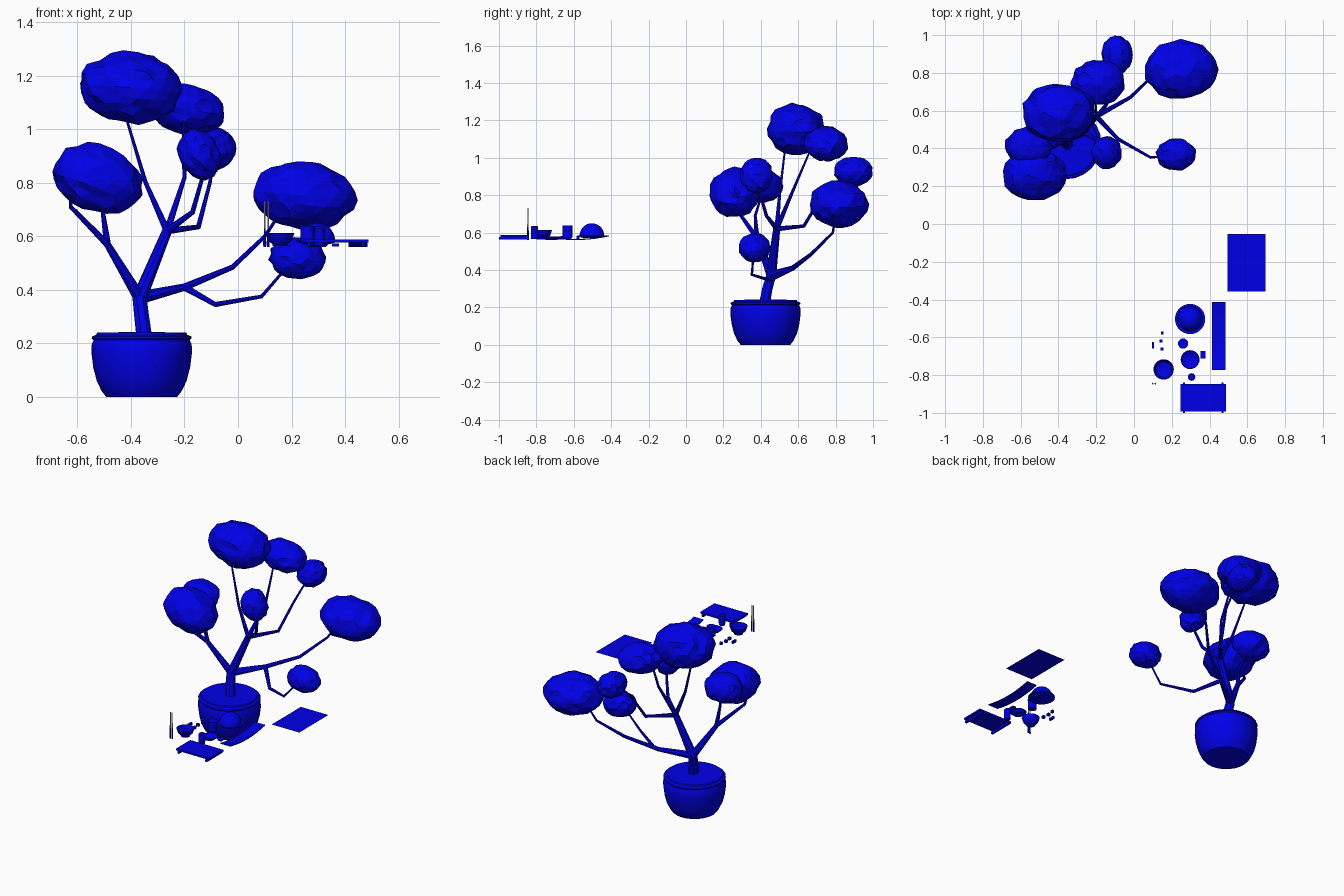
import bpy, bmesh, math, random
from mathutils import Vector

if "Cube" in bpy.data.objects:
    bpy.data.objects.remove(bpy.data.objects["Cube"])

random.seed(4)
blue = bpy.data.materials.new("blue")
blue.diffuse_color = (0.0, 0.0, 0.8, 1)
blue.use_nodes = True
blue.node_tree.nodes["Principled BSDF"].inputs["Base Color"].default_value = blue.diffuse_color


def finish(name, bm, smooth=True, mat=blue):
    bmesh.ops.recalc_face_normals(bm, faces=bm.faces)
    me = bpy.data.meshes.new(name)
    bm.to_mesh(me)
    bm.free()
    ob = bpy.data.objects.new(name, me)
    bpy.context.collection.objects.link(ob)
    if mat:
        me.materials.append(mat)
    if smooth:
        bpy.ops.object.select_all(action='DESELECT')
        ob.select_set(True)
        bpy.context.view_layer.objects.active = ob
        bpy.ops.object.shade_smooth_by_angle(angle=math.radians(40))
    return ob


def lathe(name, x, y, profile, sides=24):
    """Spin (radius, z) points; zero-radius ends close the form."""
    bm = bmesh.new()
    vs = [bm.verts.new((x + r, y, z)) for r, z in profile]
    es = [bm.edges.new(p) for p in zip(vs, vs[1:])]
    bmesh.ops.spin(bm, geom=vs + es, cent=(x, y, 0), axis=(0, 0, 1),
                   angle=math.tau, steps=sides, use_merge=True)
    bmesh.ops.remove_doubles(bm, verts=bm.verts, dist=1e-5)
    return finish(name, bm)


def box(name, x0, x1, y0, y1, z0, z1):
    bm = bmesh.new()
    bmesh.ops.create_cube(bm, size=1)
    for v in bm.verts:
        v.co = ((x0 + x1) / 2 + v.co.x * (x1 - x0),
                (y0 + y1) / 2 + v.co.y * (y1 - y0),
                (z0 + z1) / 2 + v.co.z * (z1 - z0))
    return finish(name, bm, False)


def branch(name, points, r0, r1, sides=8):
    """Tapered tube through the points."""
    bm = bmesh.new()
    pts = [Vector(p) for p in points]
    rings = []
    for i, p in enumerate(pts):
        d = (pts[min(i + 1, len(pts) - 1)] - pts[max(i - 1, 0)]).normalized()
        u = d.cross(Vector((0.3, 1, 0.2))).normalized()
        w = d.cross(u)
        r = r0 + (r1 - r0) * (i / (len(pts) - 1)) ** 0.7
        rings.append([bm.verts.new(p + r * (u * math.cos(a) + w * math.sin(a)))
                      for a in (math.tau * k / sides for k in range(sides))])
    for a, b in zip(rings, rings[1:]):
        for k in range(sides):
            n = (k + 1) % sides
            bm.faces.new((a[k], a[n], b[n], b[k]))
    bm.faces.new(rings[0])
    bm.faces.new(rings[-1])
    finish(name, bm)


def foliage(name, centre, radii, tilt=0):
    """Lumpy low-poly leaf cushion."""
    bm = bmesh.new()
    bmesh.ops.create_icosphere(bm, subdivisions=3, radius=1)
    for v in bm.verts:
        v.co *= random.uniform(0.92, 1.04)
        v.co = [c * r for c, r in zip(v.co, radii)]
    ob = finish(name, bm, False)
    ob.location = centre
    ob.rotation_euler.y = math.radians(tilt)


# Pot with lip and slightly domed soil
lathe("pot", -0.36, 0.425, [(0, 0), (0.133, 0), (0.15, 0.022), (0.168, 0.06), (0.181, 0.11),
      (0.188, 0.165), (0.187, 0.195), (0.18, 0.212), (0.187, 0.219), (0.185, 0.226),
      (0.17, 0.232), (0.167, 0.24), (0, 0.243)], 24)

# Trunk and main limbs
crown, left, upper, right = ((-0.368, 0.455, 0.37), (-0.488, 0.38, 0.57),
                             (-0.265, 0.485, 0.62), (-0.2, 0.57, 0.41))
branch("trunk", [(-0.35, 0.42, 0.22), (-0.36, 0.435, 0.3), crown], 0.031, 0.028)
branch("left_limb", [crown, left], 0.024, 0.014)
branch("upper_limb", [crown, upper], 0.028, 0.019)
branch("right_limb", [crown, right], 0.025, 0.014)

# Twigs
twigs = [
    (left, (-0.625, 0.28, 0.71), (-0.625, 0.25, 0.78)),
    (left, (-0.505, 0.37, 0.69), (-0.55, 0.41, 0.82)),
    (upper, (-0.345, 0.5, 0.8), (-0.42, 0.53, 1.05)),
    (upper, (-0.2, 0.57, 0.82), (-0.205, 0.66, 1.03)),
    (upper, (-0.148, 0.63, 0.635), (-0.105, 0.73, 0.8), (-0.09, 0.84, 0.9)),
    (upper, (-0.17, 0.43, 0.69), (-0.13, 0.39, 0.83), (-0.14, 0.38, 0.88)),
    (right, (-0.02, 0.67, 0.485), (0.1, 0.785, 0.6), (0.16, 0.8, 0.69)),
    (right, (-0.085, 0.45, 0.345), (0.088, 0.352, 0.375), (0.17, 0.36, 0.47)),
]
for i, t in enumerate(twigs):
    branch(f"twig_{i}", t, 0.014, 0.005)

# Foliage cushions
for i, f in enumerate([
        ((-0.4, 0.59, 1.155), (0.195, 0.158, 0.137), 5),
        ((-0.19, 0.75, 1.075), (0.145, 0.12, 0.093), 10),
        ((-0.09, 0.895, 0.928), (0.083, 0.106, 0.08), 0),
        ((-0.145, 0.378, 0.907), (0.077, 0.088, 0.1), -25),
        ((-0.525, 0.26, 0.815), (0.175, 0.138, 0.127), 20),
        ((-0.56, 0.41, 0.85), (0.125, 0.108, 0.09), 0),
        ((0.248, 0.817, 0.752), (0.193, 0.16, 0.128), 5),
        ((0.222, 0.368, 0.518), (0.108, 0.086, 0.08), 8)]):
    foliage(f"foliage_{i}", *f)

# Flat mat: a single sheet
bm = bmesh.new()
bm.faces.new([bm.verts.new((x, y, 0.57)) for x, y in
              ((0.495, -0.357), (0.695, -0.357), (0.695, -0.054), (0.495, -0.054))])
finish("mat_sheet", bm, False)

# Serving board on two feet
box("serving_board", 0.245, 0.488, -0.992, -0.846, 0.576, 0.588)
for x in (0.265, 0.468):
    box("board_foot", x - 0.006, x + 0.006, -1.0, -0.84, 0.562, 0.577)

# Long tray with upturned ends
bm = bmesh.new()
rows = []
for k in range(11):
    t = k / 5 - 1
    y, z = -0.592 + 0.18 * t, 0.56 + 0.02 * t * t
    rows.append([bm.verts.new(p) for p in ((0.413, y, z), (0.484, y, z),
                                            (0.484, y, z + 0.006), (0.413, y, z + 0.006))])
for a, b in zip(rows, rows[1:]):
    for k in range(4):
        bm.faces.new((a[k], a[k - 1], b[k - 1], b[k]))
bm.faces.new(rows[0])
bm.faces.new(rows[-1])
finish("long_tray", bm)

# Domed dish on a saucer
lathe("domed_dish", 0.297, -0.503, [(0, 0.572), (0.05, 0.572), (0.08, 0.581), (0.08, 0.585), (0.066, 0.583)]
      + [(0.066 * math.cos(a), 0.583 + 0.067 * math.sin(a))
         for a in (math.pi / 2 * k / 7 for k in range(1, 7))] + [(0, 0.65)], 28)

# Cup, jar, shallow dish with handle
lathe("tall_cup", 0.26, -0.633, [(0, 0.575), (0.026, 0.575), (0.027, 0.638), (0, 0.638)], 20)
lathe("small_jar", 0.305, -0.81, [(0, 0.565), (0.018, 0.565), (0.02, 0.58), (0.02, 0.63), (0.014, 0.636), (0, 0.636)], 16)
lathe("shallow_dish", 0.297, -0.718, [(0, 0.56), (0.03, 0.56), (0.05, 0.577), (0.046, 0.58), (0.028, 0.568), (0, 0.568)])
box("dish_handle", 0.352, 0.378, -0.713, -0.672, 0.562, 0.573)

# Footed bowl
lathe("footed_bowl", 0.157, -0.77, [(0, 0.563), (0.028, 0.563), (0.028, 0.57), (0.044, 0.584), (0.054, 0.613),
      (0.05, 0.613), (0.04, 0.592), (0, 0.582)])

# Small morsels
for x, y, w, h in ((0.1, -0.642, 0.012, 0.036), (0.15, -0.578, 0.014, 0.016),
                   (0.143, -0.62, 0.018, 0.016), (0.148, -0.662, 0.016, 0.018)):
    box("morsel", x - w / 2, x + w / 2, y - h / 2, y + h / 2, 0.566, 0.582)

# Pair of upright tapered sticks: blue lower shaft, grey upper tip
for x in (0.1, 0.113):
    for name, r0, r1, z, h, mat in (("stick_shaft", 0.005, 0.004, 0.595, 0.07, blue),
                                    ("stick_tip", 0.004, 0.0025, 0.681, 0.102, None)):
        bm = bmesh.new()
        bmesh.ops.create_cone(bm, segments=6, cap_ends=True, radius1=r0, radius2=r1, depth=h)
        finish(name, bm, False, mat).location = (x, -0.845, z)
